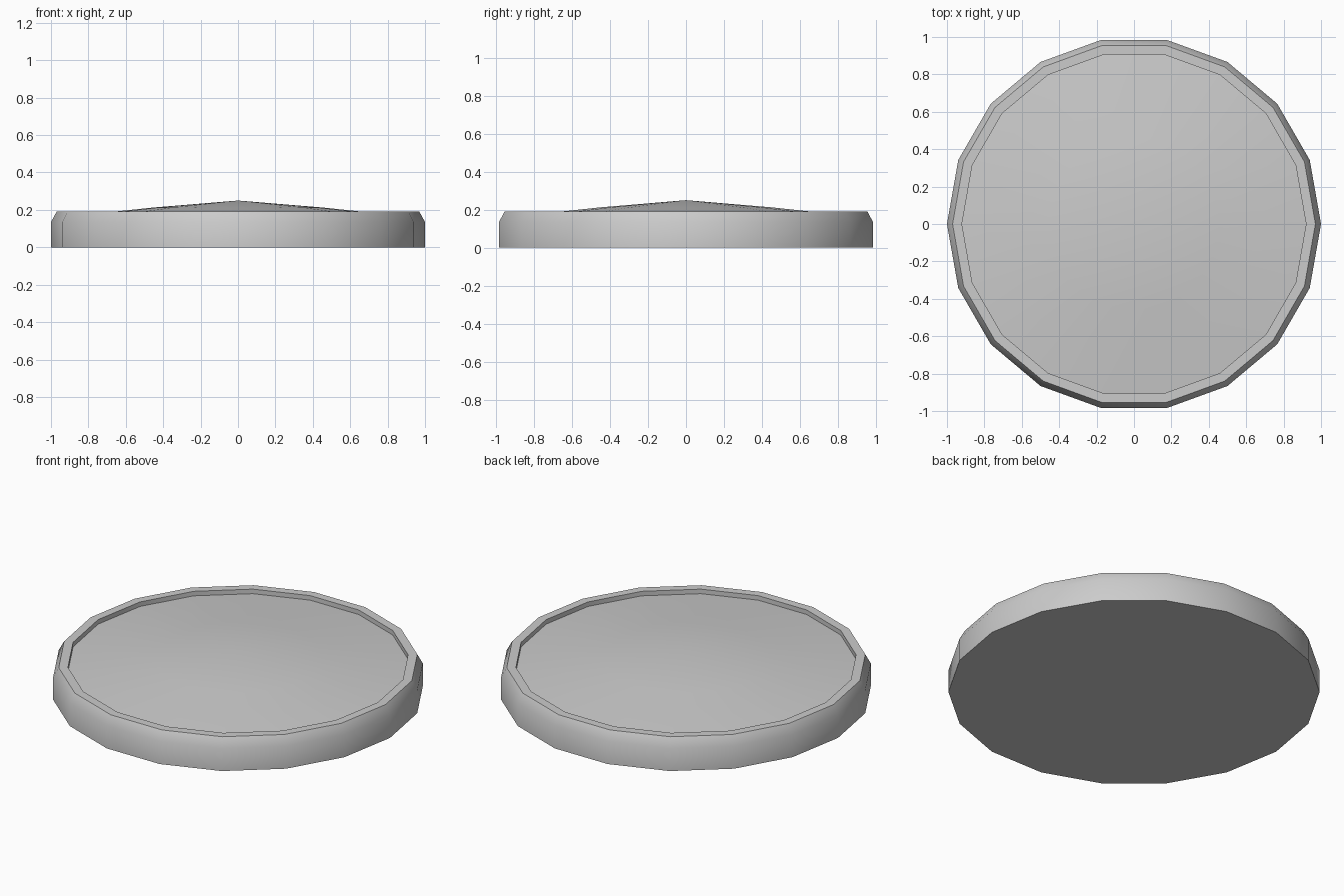
import bpy, bmesh, math

if "Cube" in bpy.data.objects:
    bpy.data.objects.remove(bpy.data.objects["Cube"])

SIDES = 18

# Half profile (radius, height) from the bottom edge to the inner dome
PROFILE = [(1.0, 0.0), (1.0, 0.135), (0.97, 0.19), (0.92, 0.19),
           (0.92, 0.163), (0.46, 0.212)]
APEX = 0.25


def lathe(name, profile, apex):
    bm = bmesh.new()
    rings = []
    for r, z in profile:
        rings.append([bm.verts.new((r * math.cos(2 * math.pi * i / SIDES),
                                    r * math.sin(2 * math.pi * i / SIDES), z))
                      for i in range(SIDES)])
    # Walls, bevel, rim and recess
    for a, b in zip(rings, rings[1:]):
        for i in range(SIDES):
            j = (i + 1) % SIDES
            bm.faces.new((a[i], a[j], b[j], b[i]))
    # Flat base and domed top
    bm.faces.new(rings[0][::-1])
    tip = bm.verts.new((0, 0, apex))
    for i in range(SIDES):
        bm.faces.new((rings[-1][i], rings[-1][(i + 1) % SIDES], tip))
    bmesh.ops.recalc_face_normals(bm, faces=bm.faces)
    mesh = bpy.data.meshes.new(name)
    bm.to_mesh(mesh)
    bm.free()
    obj = bpy.data.objects.new(name, mesh)
    bpy.context.collection.objects.link(obj)
    return obj


disc = lathe("rimmed_disc", PROFILE, APEX)
bpy.context.view_layer.objects.active = disc
disc.select_set(True)
bpy.ops.object.shade_smooth_by_angle(angle=math.radians(32))
